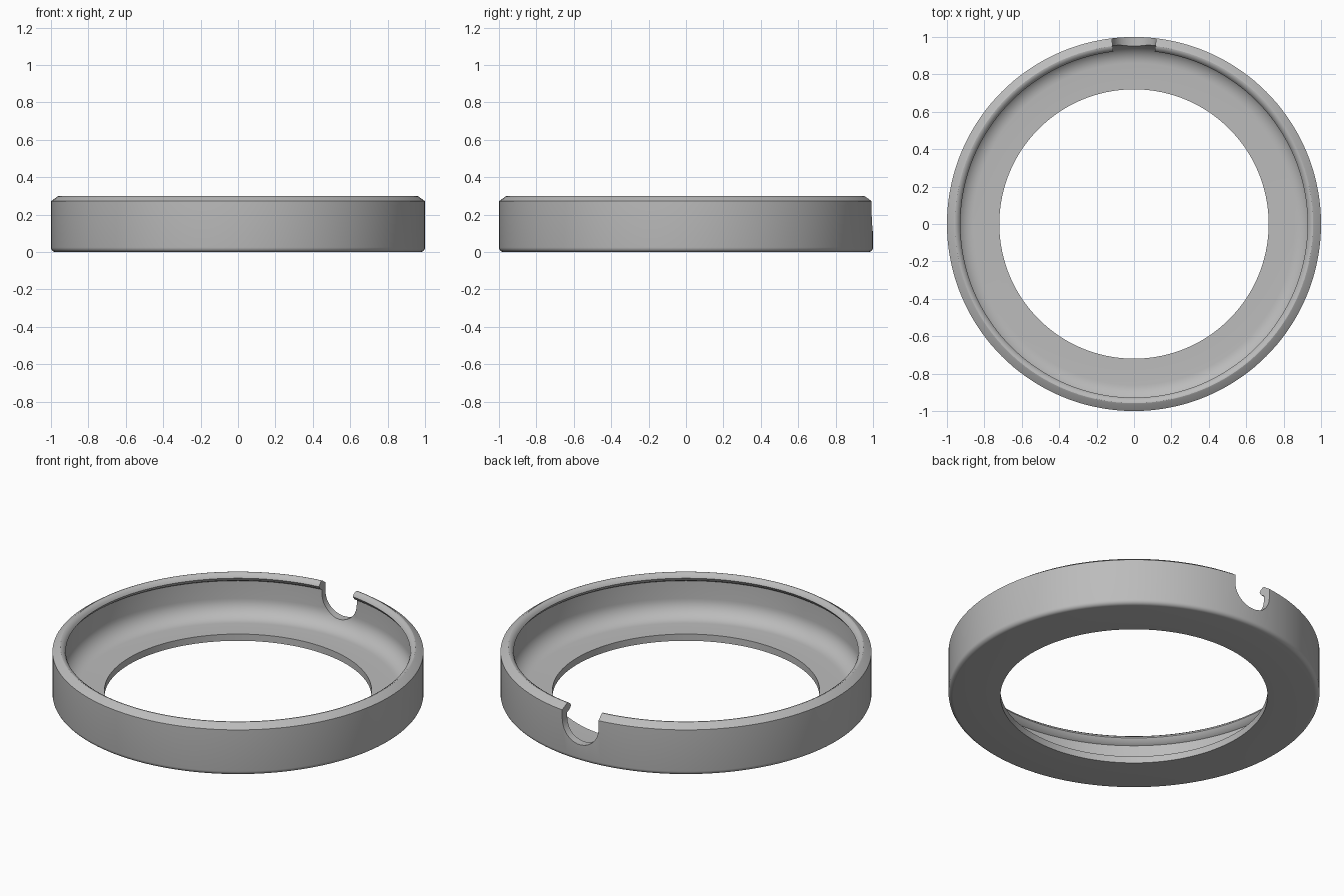
import bpy, bmesh, math

if "Cube" in bpy.data.objects:
    bpy.data.objects.remove(bpy.data.objects["Cube"])

SEG = 144

grey = bpy.data.materials.new("light grey")
grey.diffuse_color = (0.5, 0.5, 0.5, 1)
grey.use_nodes = True
grey.node_tree.nodes["Principled BSDF"].inputs["Base Color"].default_value = grey.diffuse_color


def arc(cx, cz, r, a0, a1, n):
    """Points (radius, height) along an arc, angles in degrees."""
    return [(cx + r * math.cos(math.radians(a0 + (a1 - a0) * i / n)),
             cz + r * math.sin(math.radians(a0 + (a1 - a0) * i / n)))
            for i in range(n + 1)]


def make_object(name, bm):
    bmesh.ops.recalc_face_normals(bm, faces=bm.faces)
    mesh = bpy.data.meshes.new(name)
    bm.to_mesh(mesh)
    bm.free()
    mesh.materials.append(grey)
    obj = bpy.data.objects.new(name, mesh)
    bpy.context.collection.objects.link(obj)
    return obj


# Cross-section: floor flange, outer wall, sloped rim with snap lip, inner fillet
profile = [(0.72, 0.0)]
profile += arc(0.975, 0.025, 0.025, -90, 0, 5)
profile += [(1.0, 0.272), (0.965, 0.297), (0.958, 0.3), (0.95, 0.299),
            (0.935, 0.288), (0.928, 0.275), (0.942, 0.255), (0.96, 0.245)]
profile += arc(0.86, 0.14, 0.10, 0, -90, 10)
profile += [(0.72, 0.04)]

# Ring body, profile revolved around z
bm = bmesh.new()
loops = []
for i in range(SEG):
    a = 2 * math.pi * i / SEG
    loops.append([bm.verts.new((r * math.cos(a), r * math.sin(a), z)) for r, z in profile])
n = len(profile)
for i in range(SEG):
    cur, nxt = loops[i], loops[(i + 1) % SEG]
    for j in range(n):
        k = (j + 1) % n
        bm.faces.new((cur[j], nxt[j], nxt[k], cur[k]))
ring = make_object("ring_body", bm)

# U-shaped notch cutter at the back, flaring outwards
outline = [(0.12, 0.4)] + arc(0, 0.22, 0.12, 0, -180, 24) + [(-0.12, 0.4)]
bm = bmesh.new()
ends = [[bm.verts.new((x * y, y, z)) for x, z in outline] for y in (0.8, 1.1)]
bm.faces.new(ends[0])
bm.faces.new(ends[1])
m = len(outline)
for j in range(m):
    k = (j + 1) % m
    bm.faces.new((ends[0][j], ends[0][k], ends[1][k], ends[1][j]))
cutter = make_object("notch_cutter", bm)
cutter.hide_render = True

# Cut the notch, then smooth
mod = ring.modifiers.new("notch", 'BOOLEAN')
mod.operation = 'DIFFERENCE'
mod.solver = 'EXACT'
mod.object = cutter
bpy.context.view_layer.objects.active = ring
ring.select_set(True)
bpy.ops.object.modifier_apply(modifier="notch")
bpy.data.objects.remove(cutter)
bpy.ops.object.shade_smooth_by_angle(angle=math.radians(30))
